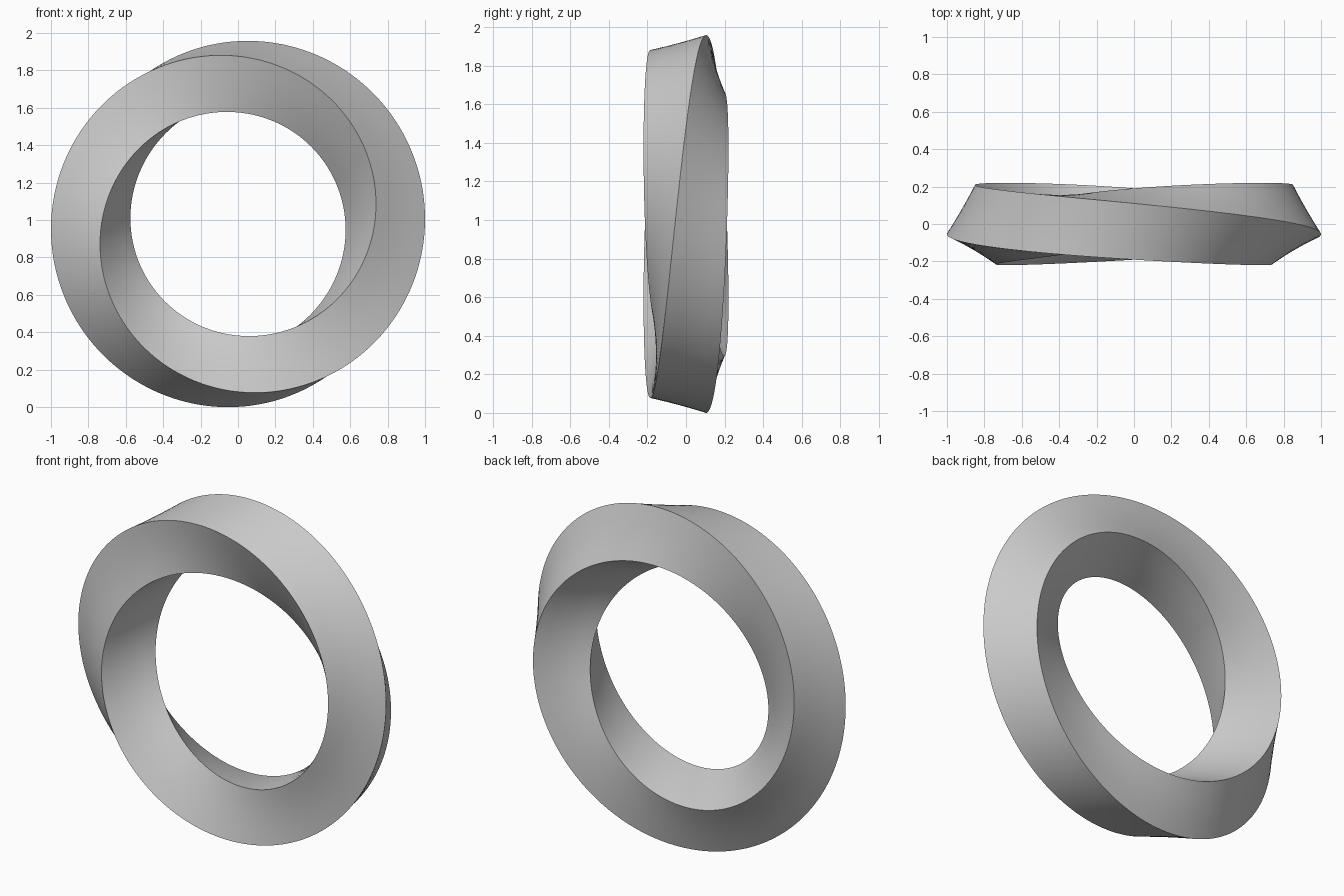
import bpy, bmesh
from math import pi, sin, cos, radians
from mathutils import Vector

if "Cube" in bpy.data.objects:
    bpy.data.objects.remove(bpy.data.objects["Cube"])

RING_R, SECT_R = 0.787, 0.22      # ring radius, square section corner radius
SEGS, SIDE = 256, 4               # steps round the ring, divisions per square side
START = radians(-15)              # section angle at the right of the ring
COUNT = 4 * SIDE


def section_point(i, angle):
    """Point i on the square outline, as (radial, y) after turning by angle."""
    k, f = divmod(i, SIDE)
    a, b = (angle + k * pi / 2, angle + (k + 1) * pi / 2)
    p = Vector((cos(a), sin(a))).lerp(Vector((cos(b), sin(b))), f / SIDE)
    return p * SECT_R


# Square section swept round the ring with half a turn of twist
bm = bmesh.new()
rings = []
for s in range(SEGS):
    t = 2 * pi * s / SEGS
    row = []
    for i in range(COUNT):
        u, y = section_point(i, START + t / 2)
        row.append(bm.verts.new(((RING_R + u) * cos(t), y, (RING_R + u) * sin(t))))
    rings.append(row)

# Bridge the rows; the last one joins the first shifted by half the outline
for s in range(SEGS):
    shift = COUNT // 2 if s == SEGS - 1 else 0
    a, b = rings[s], rings[(s + 1) % SEGS]
    for i in range(COUNT):
        j = (i + 1) % COUNT
        bm.faces.new((a[i], a[j], b[(j + shift) % COUNT], b[(i + shift) % COUNT]))
bmesh.ops.recalc_face_normals(bm, faces=bm.faces)

# Stand the ring on the ground
low = min(v.co.z for v in bm.verts)
bmesh.ops.translate(bm, verts=bm.verts, vec=(0, 0, -low))

mesh = bpy.data.meshes.new("twisted_ring")
bm.to_mesh(mesh)
bm.free()
ring = bpy.data.objects.new("twisted_ring", mesh)
bpy.context.collection.objects.link(ring)
bpy.context.view_layer.objects.active = ring
ring.select_set(True)
bpy.ops.object.shade_smooth_by_angle(angle=radians(30))
